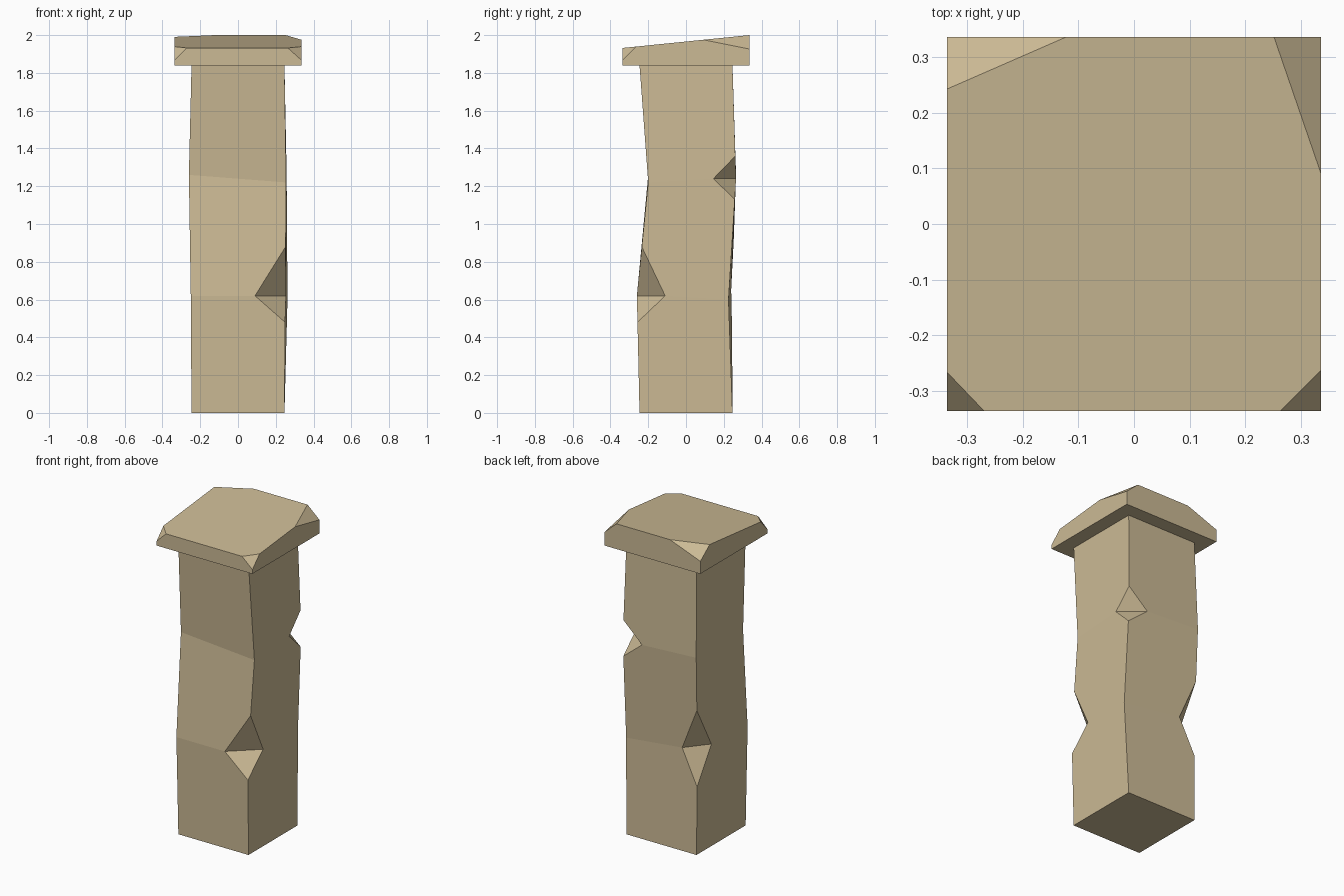
import bpy, bmesh
from mathutils import Vector

if "Cube" in bpy.data.objects:
    bpy.data.objects.remove(bpy.data.objects["Cube"])

stone = bpy.data.materials.new("sandstone")
stone.diffuse_color = (0.60, 0.49, 0.30, 1)
stone.use_nodes = True
stone.node_tree.nodes["Principled BSDF"].inputs["Base Color"].default_value = stone.diffuse_color


def finish(bm, name):
    bmesh.ops.recalc_face_normals(bm, faces=bm.faces[:])
    mesh = bpy.data.meshes.new(name)
    bm.to_mesh(mesh)
    bm.free()
    mesh.materials.append(stone)
    obj = bpy.data.objects.new(name, mesh)
    bpy.context.collection.objects.link(obj)


# Shaft: four uneven rings, corners in order front-left, front-right, back-right, back-left
H = 0.246
rings = [
    [(-H, -H, 0), (H, -H, 0), (H, H, 0), (-H, H, 0)],
    [(-.25, -.26, .62), (.25, -.26, .62), (.262, .225, .60), (-.25, .243, .65)],
    [(-.26, -.20, 1.26), (.255, -.20, 1.22), (.258, .265, 1.24), (-.257, .265, 1.26)],
    [(-H, -H, 1.84), (H, -H, 1.84), (H, H, 1.84), (-H, H, 1.84)],
]
# Chips: (ring, corner) -> low z, high z, width on the side before and after the corner
chips = {(1, 1): (.48, .88, .16, .15),
         (1, 3): (.43, .92, .11, .14),
         (2, 2): (1.13, 1.36, .12, .135)}

bm = bmesh.new()
pts = {}
for k, ring in enumerate(rings):
    for c, co in enumerate(ring):
        p = Vector(co)
        if (k, c) not in chips:
            v = bm.verts.new(p)
            pts[k, c] = dict.fromkeys(("down", "up", "before", "after"), v)
            continue
        low, high, wb, wa = chips[k, c]
        below, above = Vector(rings[k - 1][c]), Vector(rings[k + 1][c])
        prev, nxt = Vector(ring[c - 1]), Vector(ring[(c + 1) % 4])
        before = p + (prev - p).normalized() * wb
        after = p + (nxt - p).normalized() * wa
        before.z = after.z = p.z
        pts[k, c] = {
            "down": bm.verts.new(p.lerp(below, (p.z - low) / (p.z - below.z))),
            "up": bm.verts.new(p.lerp(above, (high - p.z) / (above.z - p.z))),
            "before": bm.verts.new(before), "after": bm.verts.new(after)}
        q = pts[k, c]
        bm.faces.new((q["up"], q["before"], q["after"]))
        bm.faces.new((q["down"], q["after"], q["before"]))

for k in range(3):
    for c in range(4):
        d = (c + 1) % 4
        a, b, e, f = pts[k, c], pts[k, d], pts[k + 1, d], pts[k + 1, c]
        loop = [a["up"], a["after"], b["before"], b["up"],
                e["down"], e["before"], f["after"], f["down"]]
        bm.faces.new(list(dict.fromkeys(loop)))
for k in (0, 3):
    bm.faces.new([pts[k, c]["up"] for c in range(4)])
finish(bm, "shaft")

# Capstone: slab with a sloping top and four broken corners
R = 0.336


def top_z(y):
    return 1.932 + (y + R) / (2 * R) * 0.068


bm = bmesh.new()
bmesh.ops.create_cube(bm, size=2 * R)
for v in bm.verts:
    v.co.z = top_z(v.co.y) if v.co.z > 0 else 1.84

# Each cut: corner signs, x and y where it crosses the top edges, z on the corner edge
cuts = [(-1, -1, -.27, -.267, 1.867), (1, -1, .264, -.264, 1.867),
        (1, 1, .252, .092, 1.926), (-1, 1, -.123, .243, 1.92)]
for sx, sy, x, y, z in cuts:
    a = Vector((x, sy * R, top_z(sy * R)))
    b = Vector((sx * R, y, top_z(y)))
    c = Vector((sx * R, sy * R, z))
    n = (b - a).cross(c - a).normalized()
    if n.z < 0:
        n = -n
    cut = bmesh.ops.bisect_plane(bm, geom=bm.verts[:] + bm.edges[:] + bm.faces[:],
                                 plane_co=a, plane_no=n, clear_outer=True)
    edges = [g for g in cut["geom_cut"] if isinstance(g, bmesh.types.BMEdge)]
    bmesh.ops.contextual_create(bm, geom=edges)
finish(bm, "capstone")
